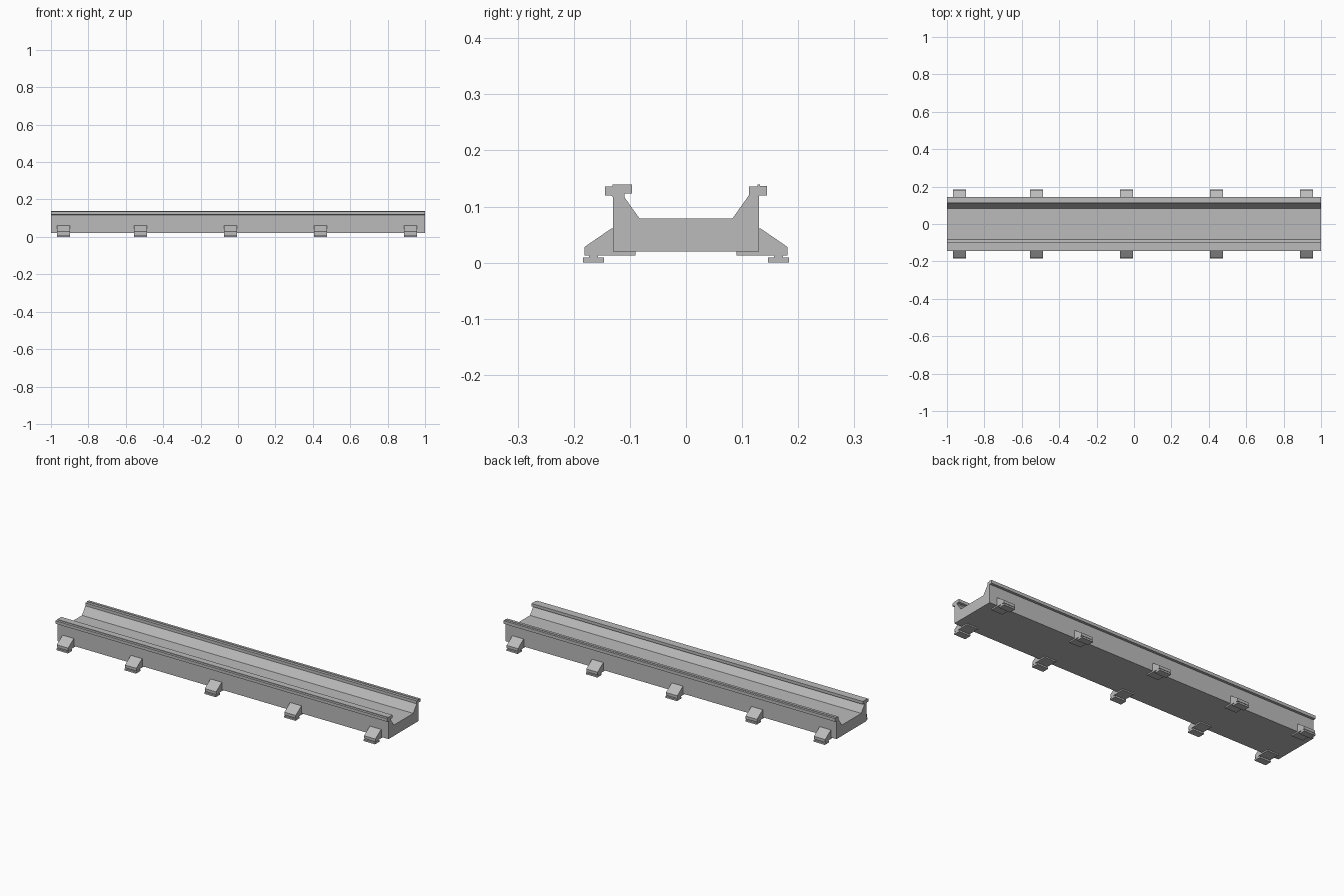
import bpy
import bmesh

cube = bpy.data.objects.get("Cube")
if cube:
    bpy.data.objects.remove(cube, do_unlink=True)

grey = bpy.data.materials.new("plain grey")
grey.use_nodes = True
colour = (0.5, 0.5, 0.5, 1)
grey.diffuse_color = colour
grey.node_tree.nodes["Principled BSDF"].inputs["Base Color"].default_value = colour


def extrude(name, profile, x0, x1):
    """Sweep a closed (y, z) profile along x."""
    bm = bmesh.new()
    face = bm.faces.new([bm.verts.new((x0, y, z)) for y, z in profile])
    swept = bmesh.ops.extrude_face_region(bm, geom=[face])["geom"]
    moved = [g for g in swept if isinstance(g, bmesh.types.BMVert)]
    bmesh.ops.translate(bm, verts=moved, vec=(x1 - x0, 0, 0))
    bmesh.ops.recalc_face_normals(bm, faces=bm.faces)
    mesh = bpy.data.meshes.new(name)
    bm.to_mesh(mesh)
    bm.free()
    mesh.materials.append(grey)
    obj = bpy.data.objects.new(name, mesh)
    bpy.context.scene.collection.objects.link(obj)
    return obj


# Channel body: front wall with a T-shaped lip, back wall with a hooked lip
front_wall = [(-0.083, 0.079), (-0.11, 0.117), (-0.11, 0.123), (-0.096, 0.123),
              (-0.096, 0.139), (-0.131, 0.139), (-0.131, 0.136), (-0.144, 0.136),
              (-0.144, 0.12), (-0.133, 0.12), (-0.13, 0.116), (-0.13, 0.02)]
back_wall = [(0.13, 0.02), (0.13, 0.12), (0.144, 0.12), (0.144, 0.137),
             (0.132, 0.137), (0.132, 0.139), (0.127, 0.139), (0.127, 0.136),
             (0.112, 0.136), (0.112, 0.12), (0.083, 0.079)]
extrude("channel_body", front_wall + back_wall, -1, 1)

# Clip brackets along both sides, each with a neck, a foot and an inner ledge
bracket = [(0.09, 0.02), (0.09, 0.013), (0.157, 0.013), (0.157, 0.009),
           (0.146, 0.009), (0.146, 0.001), (0.184, 0.001), (0.184, 0.009),
           (0.173, 0.009), (0.173, 0.013), (0.181, 0.013), (0.181, 0.028),
           (0.133, 0.061), (0.13, 0.061), (0.13, 0.02)]
bracket = [(y, max(z, 0) if z > 0.002 else 0) for y, z in bracket]
for i, x in enumerate((-0.933, -0.521, -0.04, 0.441, 0.922)):
    for side, sign in (("front", -1), ("back", 1)):
        extrude(f"{side}_bracket_{i + 1}", [(sign * y, z) for y, z in bracket],
                x - 0.034, x + 0.034)
